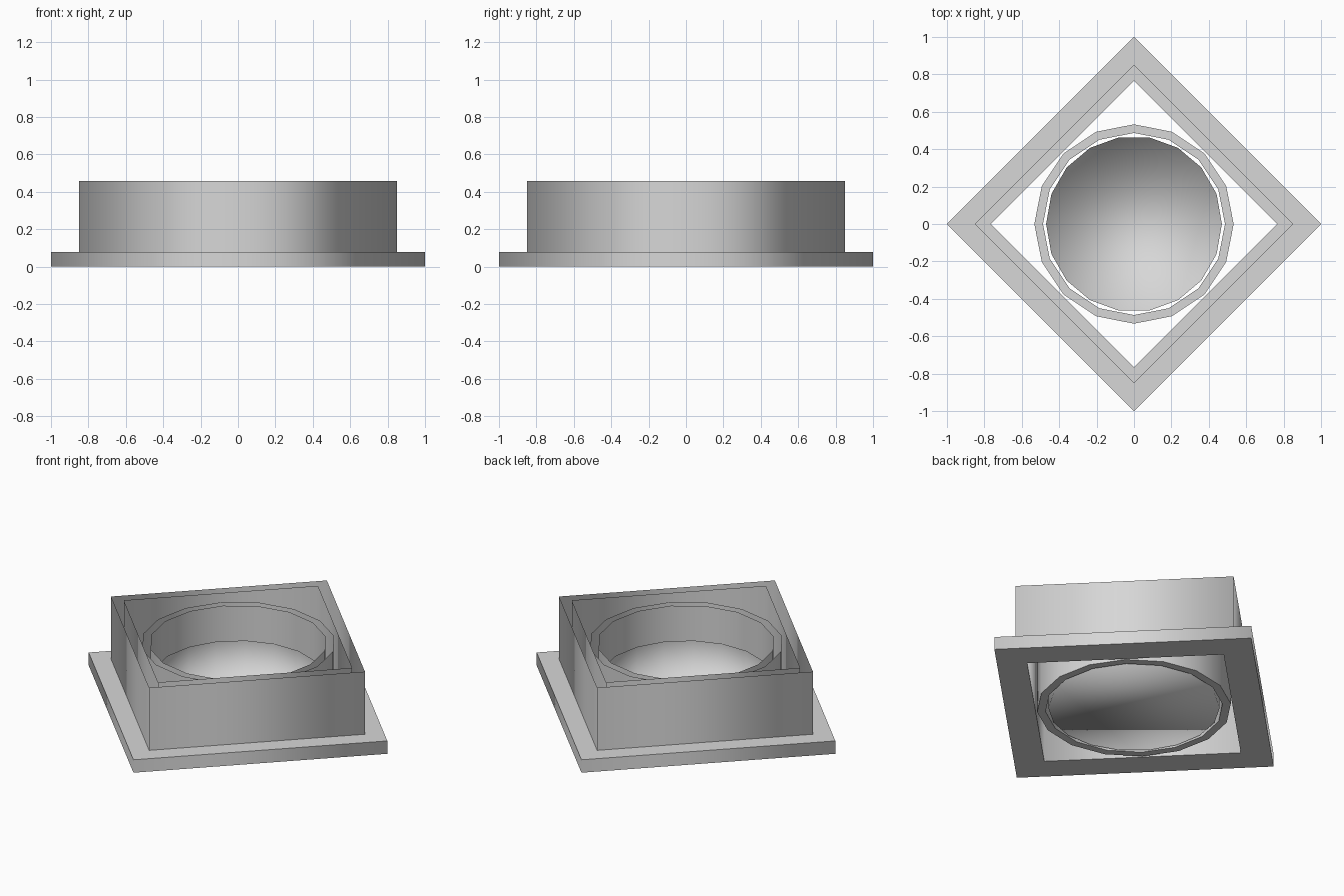
import bpy, bmesh, math

cube = bpy.data.objects.get("Cube")
if cube:
    bpy.data.objects.remove(cube, do_unlink=True)

GREY = (0.68, 0.68, 0.68, 1.0)
grey = bpy.data.materials.new("light_grey")
grey.use_nodes = True
grey.diffuse_color = GREY
grey.node_tree.nodes["Principled BSDF"].inputs["Base Color"].default_value = GREY


def revolve(name, profile, sides, floor=False):
    """Sweep (radius, height) points around z into an open shell.

    With floor=True the first ring is filled and shaded smoothly with the wall;
    otherwise the horizontal faces stay flat.
    """
    bm = bmesh.new()
    rings = [[bm.verts.new((r * math.cos(math.tau * i / sides),
                            r * math.sin(math.tau * i / sides), z))
              for i in range(sides)] for r, z in profile]
    for a, b in zip(rings, rings[1:]):
        for i in range(sides):
            j = (i + 1) % sides
            bm.faces.new((a[i], a[j], b[j], b[i]))
    if floor:
        bm.faces.new(rings[0][::-1])
    bm.normal_update()
    for f in bm.faces:
        f.smooth = floor or abs(f.normal.z) < 0.9
    mesh = bpy.data.meshes.new(name)
    bm.to_mesh(mesh)
    bm.free()
    mesh.materials.append(grey)
    obj = bpy.data.objects.new(name, mesh)
    bpy.context.collection.objects.link(obj)
    return obj


# Square hollow housing with a trim flange, open along the top of its walls
revolve("square_housing",
        [(0.765, 0.457), (0.765, 0.0), (1.0, 0.0),
         (1.0, 0.078), (0.85, 0.078), (0.85, 0.457)], 4)

# Round hollow sleeve, also open along the top
revolve("round_sleeve",
        [(0.487, 0.405), (0.487, 0.0), (0.533, 0.0), (0.533, 0.405)], 16)

# Shallow cup inside the sleeve
revolve("cup", [(0.47, 0.0), (0.47, 0.2)], 18, floor=True)
